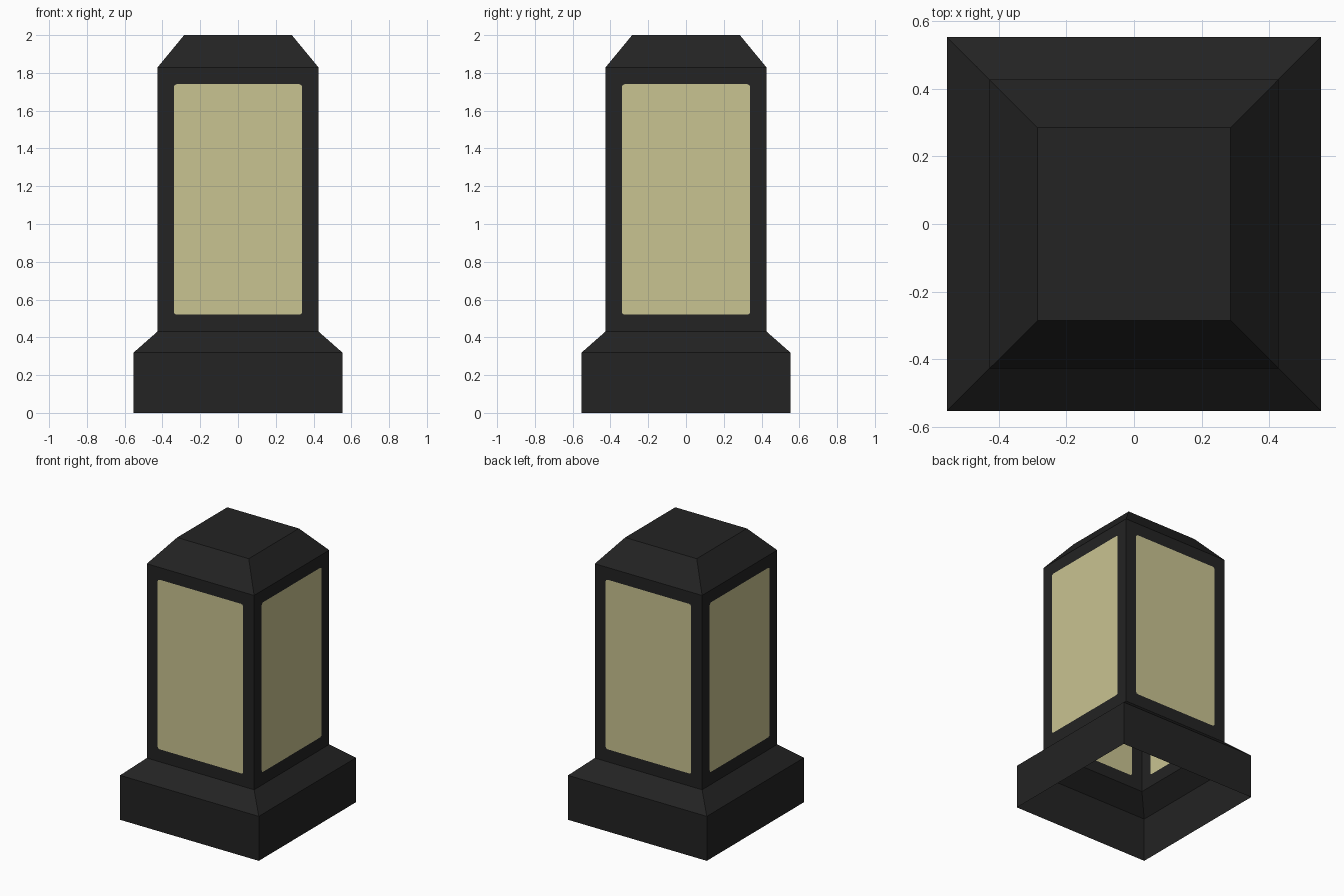
import bpy, bmesh, math
from mathutils import Matrix, Vector

if "Cube" in bpy.data.objects:
    bpy.data.objects.remove(bpy.data.objects["Cube"])


def make_material(name, rgb):
    m = bpy.data.materials.new(name)
    m.diffuse_color = (*rgb, 1)
    m.use_nodes = True
    m.node_tree.nodes["Principled BSDF"].inputs["Base Color"].default_value = m.diffuse_color
    return m


black = make_material("charcoal metal", (0.0168, 0.0168, 0.0168))
cream = make_material("cream glass", (0.584, 0.546, 0.283))


def finish(bm, name, mat):
    bmesh.ops.remove_doubles(bm, verts=bm.verts, dist=1e-4)
    bmesh.ops.recalc_face_normals(bm, faces=bm.faces)
    # open shells: make sure the side faces point outwards
    if sum(f.normal.dot(f.calc_center_median() * Vector((1, 1, 0))) for f in bm.faces) < 0:
        bmesh.ops.reverse_faces(bm, faces=bm.faces)
    me = bpy.data.meshes.new(name)
    bm.to_mesh(me)
    bm.free()
    me.materials.append(mat)
    ob = bpy.data.objects.new(name, me)
    bpy.context.collection.objects.link(ob)


def square_shell(name, profile, cap=False):
    """Stack of square rings (half width, height), open unless capped on top."""
    bm = bmesh.new()
    rings = [[bm.verts.new((sx * r, sy * r, z))
              for sx, sy in ((-1, -1), (1, -1), (1, 1), (-1, 1))] for r, z in profile]
    for a, b in zip(rings, rings[1:]):
        for i in range(4):
            j = (i + 1) % 4
            bm.faces.new((a[i], a[j], b[j], b[i]))
    if cap:
        bm.faces.new(rings[-1])
    finish(bm, name, black)


W, Z0, Z1 = 0.427, 0.43, 1.828       # body half width, bottom, top
PW, P0, P1, R = 0.34, 0.52, 1.74, 0.015  # window half width, bottom, top, corner radius

# hollow base with sloped shoulder, and bevelled roof
square_shell("base", [(0.552, 0), (0.552, 0.32), (W, Z0)])
square_shell("roof", [(W, Z1), (0.285, 2.0)], cap=True)

# four walls: a frame around a flush rounded window
frame, glass = bmesh.new(), bmesh.new()
signs = ((-1, -1), (1, -1), (1, 1), (-1, 1))
for side in range(4):
    rot = Matrix.Rotation(side * math.pi / 2, 3, 'Z')

    def pt(x, z):
        return rot @ Vector((x, -W, z))

    outer = [pt(sx * W, Z1 if sz > 0 else Z0) for sx, sz in signs]
    corners = []
    for k, (sx, sz) in enumerate(signs):
        cx, cz = sx * (PW - R), (P1 - R if sz > 0 else P0 + R)
        angles = [math.pi + (k + t / 2) * math.pi / 2 for t in range(3)]
        corners.append([pt(cx + R * math.cos(a), cz + R * math.sin(a)) for a in angles])
    glass.faces.new([glass.verts.new(p) for c in corners for p in c])
    for k in range(4):
        n = (k + 1) % 4
        polys = [(outer[k], outer[n], corners[n][0], corners[k][2])]
        polys += [(outer[k], corners[k][t + 1], corners[k][t]) for t in range(2)]
        for poly in polys:
            frame.faces.new([frame.verts.new(p) for p in poly])
finish(frame, "window_frame", black)
finish(glass, "window_panels", cream)
